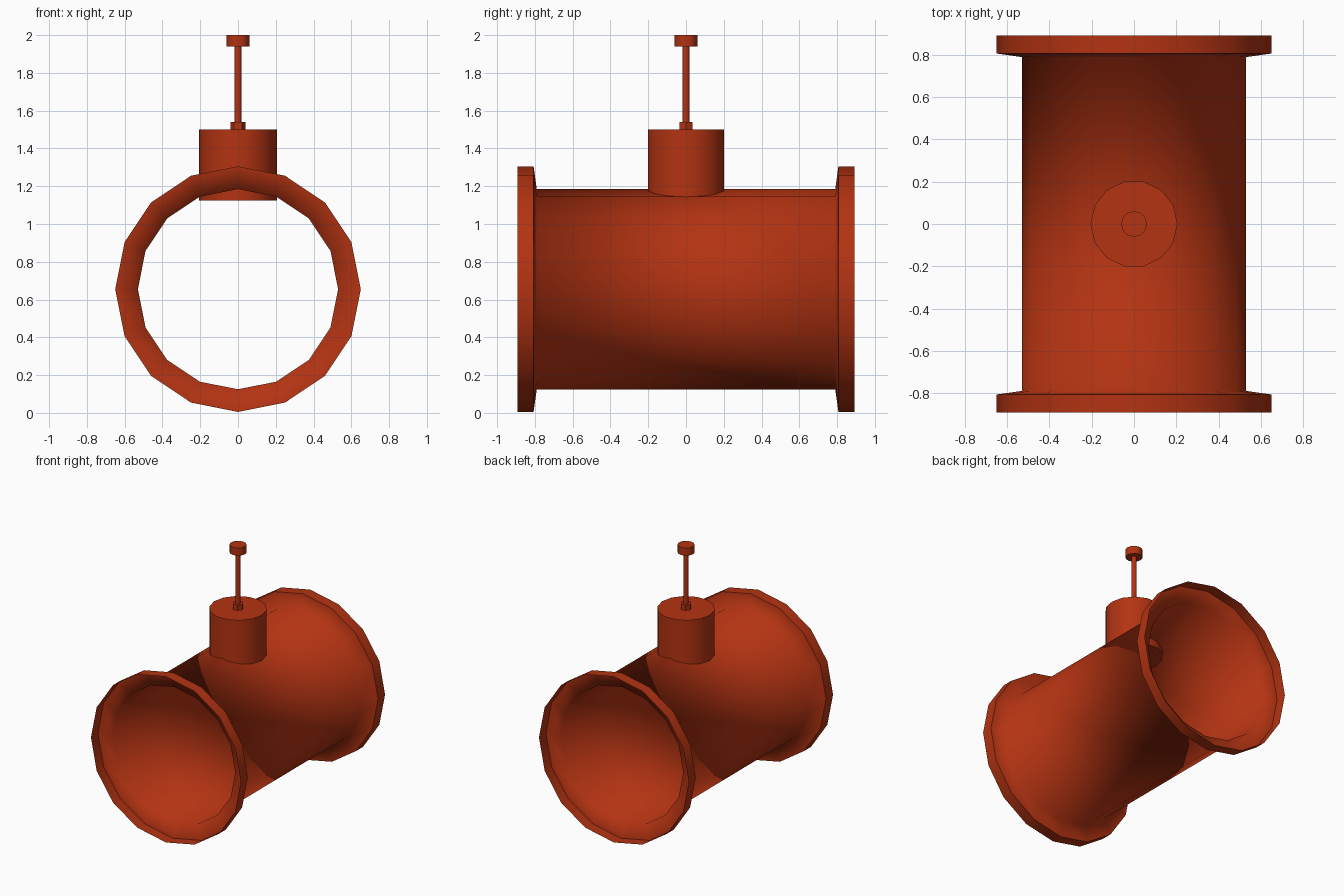
import bpy, bmesh, math

cube = bpy.data.objects.get("Cube")
if cube:
    bpy.data.objects.remove(cube)

# One rust-red paint for everything
paint = bpy.data.materials.new("rust_red_paint")
paint.use_nodes = True
colour = (0.45, 0.033, 0.006, 1)
paint.diffuse_color = colour
paint.node_tree.nodes["Principled BSDF"].inputs["Base Color"].default_value = colour

AXIS_Z = 0.655


def finish(name, bm):
    mesh = bpy.data.meshes.new(name)
    bm.to_mesh(mesh)
    bm.free()
    mesh.materials.append(paint)
    obj = bpy.data.objects.new(name, mesh)
    bpy.context.collection.objects.link(obj)
    return obj


def cylinder(name, radius, bottom, top, sides):
    """Upright capped cylinder with a corner on the x axis."""
    bm = bmesh.new()
    ring = [bm.verts.new((radius * math.cos(math.tau * i / sides),
                          radius * math.sin(math.tau * i / sides), bottom))
            for i in range(sides)]
    base = bm.faces.new(ring)
    lid = bmesh.ops.extrude_face_region(bm, geom=[base], use_keep_orig=True)
    for v in lid["geom"]:
        if isinstance(v, bmesh.types.BMVert):
            v.co.z = top
    bmesh.ops.recalc_face_normals(bm, faces=bm.faces)
    for f in bm.faces:
        f.smooth = abs(f.normal.z) < 0.5 and sides > 6
    for e in bm.edges:
        e.smooth = e.calc_face_angle(0) < math.radians(40)
    return finish(name, bm)


# Open pipe shell with a stepped flange at each end
def flanged_pipe():
    half = [(0.65, 0.893), (0.65, 0.807), (0.53, 0.79)]
    profile = [(r, -y) for r, y in half] + half[::-1]
    sides = 16
    bm = bmesh.new()
    rings = []
    for r, y in profile:
        rings.append([bm.verts.new((r * math.cos(math.tau * i / sides), y,
                                    AXIS_Z + r * math.sin(math.tau * i / sides)))
                      for i in range(sides)])
    for a, b in zip(rings, rings[1:]):
        for i in range(sides):
            j = (i + 1) % sides
            bm.faces.new((a[i], b[i], b[j], a[j])).smooth = True
    # Outward normals, crisp edge only at the flange shoulder
    bm.normal_update()
    if sum((f.calc_center_median().z - AXIS_Z) * f.normal.z for f in bm.faces) < 0:
        bmesh.ops.reverse_faces(bm, faces=bm.faces)
    for ring in (rings[1], rings[-2]):
        for i in range(sides):
            bm.edges.get((ring[i], ring[(i + 1) % sides])).smooth = False
    return finish("flanged_pipe", bm)


flanged_pipe()

# Valve neck, nut, stem and knob
cylinder("valve_neck", 0.206, 1.125, 1.5, 14)
cylinder("stem_nut", 0.04, 1.5, 1.54, 6)
cylinder("valve_stem", 0.019, 1.5, 1.94, 12)
cylinder("stem_knob", 0.061, 1.94, 2.0, 12)
